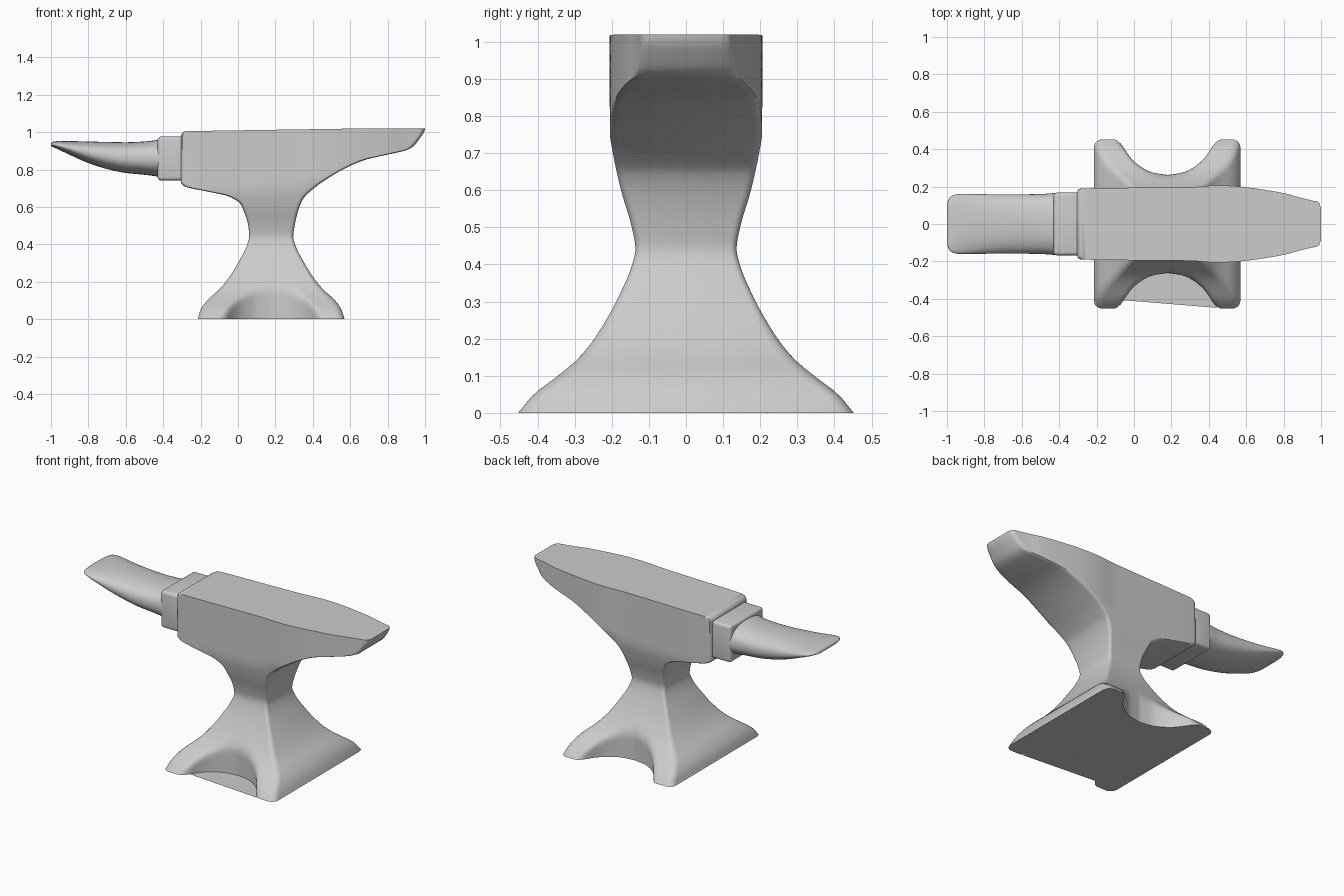
import bpy, bmesh, math

if "Cube" in bpy.data.objects:
    bpy.data.objects.remove(bpy.data.objects["Cube"])


def curve(table):
    """Monotone cubic through (position, value) pairs."""
    xs, ys = zip(*table)
    d = [(ys[i + 1] - ys[i]) / (xs[i + 1] - xs[i]) for i in range(len(xs) - 1)]
    m = [d[0]] + [2 * a * b / (a + b) if a * b > 0 else 0 for a, b in zip(d, d[1:])] + [d[-1]]

    def f(x):
        x = min(max(x, xs[0]), xs[-1])
        i = next(k for k in range(len(d)) if x <= xs[k + 1])
        h = xs[i + 1] - xs[i]
        t = (x - xs[i]) / h
        return (ys[i] * (1 + 2 * t) * (1 - t) ** 2 + h * m[i] * t * (1 - t) ** 2
                + ys[i + 1] * t * t * (3 - 2 * t) + h * m[i + 1] * t * t * (t - 1))
    return f


def finish(name, bm, angle=40):
    bmesh.ops.recalc_face_normals(bm, faces=bm.faces)
    mesh = bpy.data.meshes.new(name)
    bm.to_mesh(mesh)
    bm.free()
    ob = bpy.data.objects.new(name, mesh)
    bpy.context.collection.objects.link(ob)
    bpy.ops.object.select_all(action='DESELECT')
    ob.select_set(True)
    bpy.context.view_layer.objects.active = ob
    bpy.ops.object.shade_smooth_by_angle(angle=math.radians(angle))
    return ob


def loft(name, rings, angle=40):
    bm = bmesh.new()
    rows = [[bm.verts.new(p) for p in r] for r in rings]
    n = len(rows[0])
    for a, b in zip(rows, rows[1:]):
        for i in range(n):
            j = (i + 1) % n
            bm.faces.new((a[i], a[j], b[j], b[i]))
    bm.faces.new(rows[0])
    bm.faces.new(rows[-1])
    return finish(name, bm, angle)


def smin(a, b, k=0.02):
    h = max(k - abs(a - b), 0) / k
    return min(a, b) - h * h * k / 4


# Body profiles: left and right edges and half depth by height
left = curve([(0, -.215), (.05, -.2), (.1, -.165), (.15, -.11), (.2, -.065), (.3, .0), (.4, .05),
              (.44, .06), (.5, .055), (.58, .03), (.62, .01), (.645, -.025), (.66, -.06), (.68, -.15),
              (.70, -.25), (.71, -.285), (.73, -.305), (.98, -.305), (1.0, -.293), (1.005, -.28)])
right = curve([(0, .57), (.05, .553), (.1, .52), (.15, .465), (.2, .42), (.3, .355), (.4, .305),
               (.44, .295), (.5, .303), (.58, .322), (.645, .35), (.695, .4), (.765, .5), (.82, .6),
               (.855, .69), (.88, .8), (.905, .905), (.92, .935), (.95, .965), (.995, .997), (1.005, 1.0)])
depth = curve([(0, .452), (.05, .41), (.1, .345), (.15, .287), (.2, .247), (.3, .188), (.4, .145),
               (.44, .136), (.5, .146), (.6, .175), (.7, .197), (.76, .206), (1.01, .207)])
# Plan outline of the face, and the arch hollowed between the feet
plan = curve([(-.31, .188), (-.2, .192), (.3, .197), (.45, .209), (.6, .196), (.8, .165),
              (.9, .138), (.95, .126), (.985, .118), (1.0, .106)])
arch = curve([(0, .262), (.08, .275), (.13, .298), (.18, .335), (.21, .37), (.24, .415),
              (.27, .455), (.3, .5), (.5, .7)])

# Body: face, heel, waist and feet in one loft of horizontal sections
N = 72
heights = [i * .02 for i in range(31)] + [.605 + i * .005 for i in range(81)]
rings = []
for z in heights:
    x0, x1 = left(z), right(z)
    r = .02 + .025 * max(0, 1 - z / .3)
    side = []
    for i in range(N + 1):
        t = i / N
        t = .5 * t + .5 * (.5 - .5 * math.cos(math.pi * t))
        x = x0 + (x1 - x0) * t
        w = depth(z)
        if z > .6:
            w = smin(w, plan(x), .008)
        elif z < .4:
            w = smin(w, arch(abs(x - .18)), .03)
        e = max(r - min(x - x0, x1 - x), 0)
        w -= r - math.sqrt(max(r * r - e * e, 0))
        lift = .014 * min(max((x + .3) / .9, 0), 1) * max(0, (z - .905) / .1)
        side.append((x, w, z + lift))
    rings.append([(x, -w, z) for x, w, z in side] + [(x, w, z) for x, w, z in reversed(side)])
loft("anvil_body", rings)

# Flat underside closing the foot of the front arch
bm = bmesh.new()
xs = [-.055 + .5 * i / 24 for i in range(25)]
pts = [(x, -arch(abs(x - .18)), 0) for x in xs]
f = bm.faces.new([bm.verts.new(p) for p in pts])
f.normal_update()
if f.normal.z > 0:
    f.normal_flip()
mesh = bpy.data.meshes.new("base_underside")
bm.to_mesh(mesh)
bm.free()
bpy.context.collection.objects.link(bpy.data.objects.new("base_underside", mesh))

# Step block between face and horn
bm = bmesh.new()
bmesh.ops.create_cube(bm, size=1)
for v in bm.verts:
    v.co = (-.345 + v.co.x * .17, v.co.y * .335, .859 + v.co.z * .235)
bmesh.ops.bevel(bm, geom=bm.edges[:], offset=.018, segments=4, profile=.5, affect='EDGES')
finish("step_block", bm)

# Horn: rounded sections swept along x to a broad thin tip
top = curve([(-1, .941), (-.985, .95), (-.95, .953), (-.8, .95), (-.6, .946), (-.5, .95), (-.44, .958), (-.4, .97)])
bottom = curve([(-1, .925), (-.97, .912), (-.9, .879), (-.8, .835), (-.7, .803), (-.6, .782),
                (-.5, .772), (-.44, .764), (-.4, .752)])
width = curve([(-1, .105), (-.993, .128), (-.98, .146), (-.96, .156), (-.92, .161), (-.7, .158),
               (-.5, .16), (-.43, .165), (-.4, .166)])
rings = []
for i in range(61):
    x = -1 + .6 * (i / 60) ** 1.4
    c, h, w = (top(x) + bottom(x)) / 2, (top(x) - bottom(x)) / 2, width(x)
    ring = []
    for k in range(48):
        a = 2 * math.pi * k / 48
        ca, sa = math.cos(a), math.sin(a)
        ring.append((x, w * math.copysign(abs(ca) ** .85, ca), c + h * math.copysign(abs(sa) ** .85, sa)))
    rings.append(ring)
loft("horn", rings, 60)
